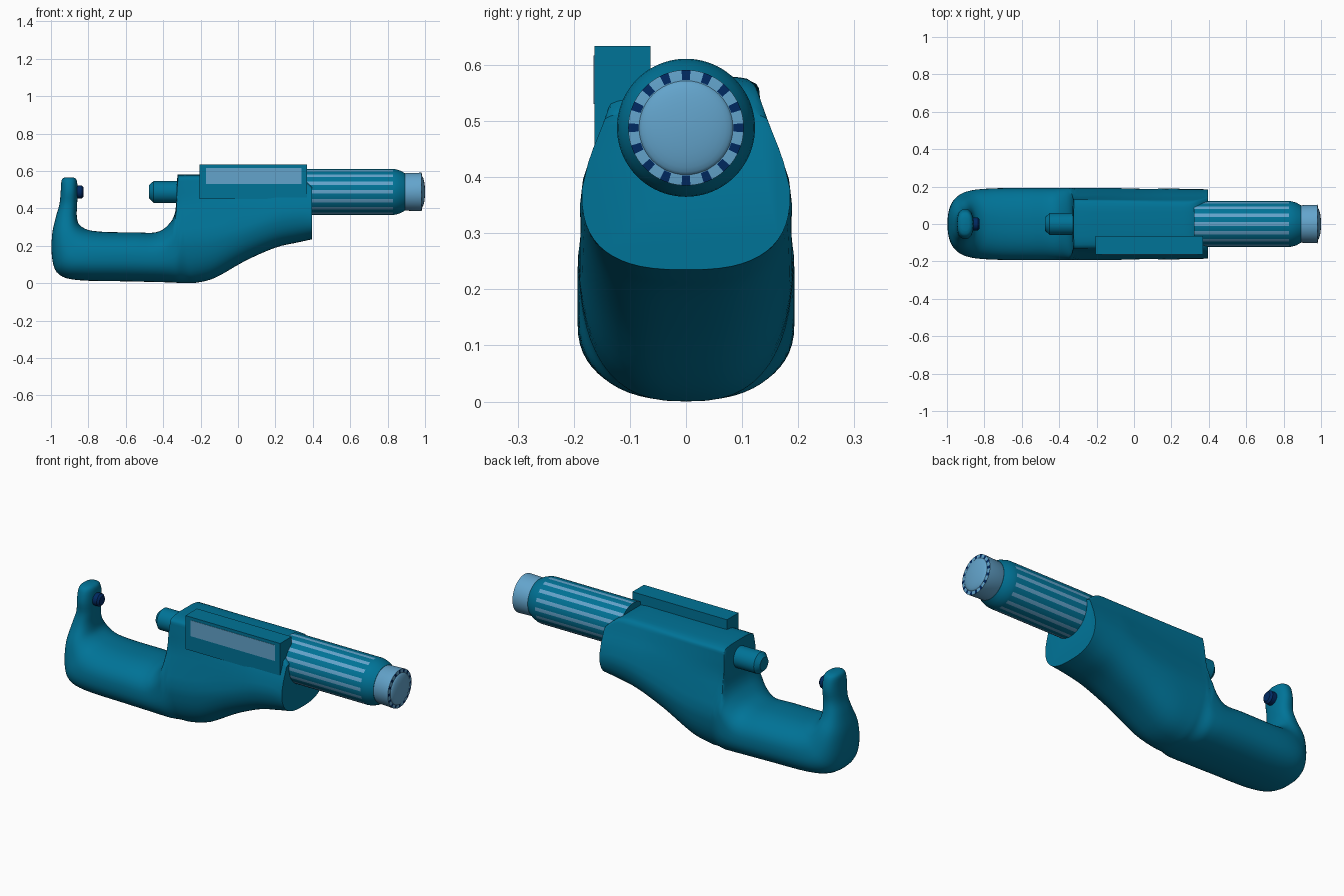
import bpy, bmesh, math
from mathutils import Vector

if "Cube" in bpy.data.objects:
    bpy.data.objects.remove(bpy.data.objects["Cube"])

AXIS_Z = 0.488


def material(name, rgb):
    m = bpy.data.materials.new(name)
    m.diffuse_color = (*rgb, 1)
    m.use_nodes = True
    m.node_tree.nodes["Principled BSDF"].inputs["Base Color"].default_value = m.diffuse_color
    return m


TEAL = material("teal", (0.0, 0.172, 0.31))
LIGHT = material("light blue", (0.125, 0.37, 0.6))
NAVY = material("navy", (0.0, 0.022, 0.12))


def finish(name, bm, mats, angle=35):
    bmesh.ops.recalc_face_normals(bm, faces=bm.faces)
    me = bpy.data.meshes.new(name)
    bm.to_mesh(me)
    bm.free()
    for m in mats:
        me.materials.append(m)
    ob = bpy.data.objects.new(name, me)
    bpy.context.collection.objects.link(ob)
    bpy.context.view_layer.objects.active = ob
    ob.select_set(True)
    bpy.ops.object.shade_smooth_by_angle(angle=math.radians(angle))
    ob.select_set(False)
    return ob


def loft(bm, rings, rule=lambda i, j: 0):
    """Skin closed rings of points and cap both ends."""
    vs = [[bm.verts.new(p) for p in r] for r in rings]
    n = len(vs[0])
    for i in range(len(vs) - 1):
        for j in range(n):
            k = (j + 1) % n
            f = bm.faces.new((vs[i][j], vs[i][k], vs[i + 1][k], vs[i + 1][j]))
            f.material_index = rule(i, j)
    bm.faces.new(vs[0])
    bm.faces.new(vs[-1])


def lathe_x(name, profile, mats, segs=80, rule=lambda i, j: 0):
    """Revolve (x, radius) points around the measuring axis."""
    bm = bmesh.new()
    off = -2 * math.pi / segs
    rings = [[(x, r * math.sin(off + 2 * math.pi * j / segs),
               AXIS_Z + r * math.cos(off + 2 * math.pi * j / segs))
              for j in range(segs)] for x, r in profile]
    loft(bm, rings, rule)
    return finish(name, bm, mats)


def box(name, lo, hi, mat):
    bm = bmesh.new()
    bmesh.ops.create_cube(bm, size=1)
    for v in bm.verts:
        v.co = [(lo[i] + hi[i]) / 2 + v.co[i] * (hi[i] - lo[i]) for i in range(3)]
    return finish(name, bm, [mat])


# Frame: cross-sections (inner x, z, outer x, z, half width, body 0..1)
SECTIONS = [
    (-.88, .566, -.925, .566, .035, 0),
    (-.862, .55, -.943, .55, .065, 0),
    (-.858, .49, -.948, .49, .080, 0),
    (-.860, .42, -.955, .42, .075, 0),
    (-.862, .36, -.975, .35, .092, 0),
    (-.850, .315, -.995, .25, .130, 0),
    (-.810, .288, -.992, .12, .160, 0),
    (-.760, .278, -.955, .045, .180, 0),
    (-.680, .273, -.85, .016, .190, 0),
    (-.550, .272, -.60, .010, .193, 0),
    (-.440, .272, -.43, .006, .193, 0),
    (-.375, .31, -.36, .004, .193, .5),
    (-.335, .385, -.32, .002, .193, 1),
    (-.325, .56, -.27, .001, .193, 1),
    (-.300, .58, -.22, .003, .193, 1),
    (-.130, .58, -.12, .03, .193, 1),
    (.040, .58, .04, .12, .192, 1),
    (.200, .58, .20, .19, .190, 1),
    (.320, .575, .32, .218, .188, 1),
    (.396, .52, .396, .235, .186, 1),
]
# Half-width limits by height: z, at the nose, at the thimble end
LIMIT = [(0, .2, .2), (.26, .193, .193), (.32, .172, .193), (.4, .148, .183),
         (.45, .14, .166), (.5, .136, .146), (.56, .13, .125), (.6, .1, .09)]


def width_limit(x, z):
    t = min(1, max(0, (x + .3) / .5))
    for (z0, a0, b0), (z1, a1, b1) in zip(LIMIT, LIMIT[1:]):
        if z <= z1:
            s = max(0, z - z0) / (z1 - z0)
            return (a0 + (a1 - a0) * s) * (1 - t) + (b0 + (b1 - b0) * s) * t
    return .09


def spline(a, b, c, d, t):
    return [.5 * (2 * q + (r - p) * t + (2 * p - 5 * q + 4 * r - s) * t * t
                  + (3 * q - p - 3 * r + s) * t ** 3) for p, q, r, s in zip(a, b, c, d)]


def section_ring(s, n=56):
    inner, outer = Vector((s[0], 0, s[1])), Vector((s[2], 0, s[3]))
    mid, half = (inner + outer) / 2, (inner - outer) / 2
    pts = []
    for k in range(n):
        a = 2 * math.pi * k / n
        c, q = math.cos(a), math.sin(a)
        e = .85 - (.35 * s[5] if c > 0 else .1 * s[5])
        p = mid + half * math.copysign(abs(c) ** e, c)
        w = s[4] * abs(q) ** e
        if s[5] > 0:
            w = min(w, width_limit(p.x, p.z))
        p.y = math.copysign(w, q)
        pts.append(p)
    return pts


rings = []
last = len(SECTIONS) - 1
for i in range(last):
    quad = [SECTIONS[min(max(i + d, 0), last)] for d in (-1, 0, 1, 2)]
    rings += [section_ring(spline(*quad, t / 4)) for t in range(4)]
rings.append(section_ring(SECTIONS[-1]))
bm = bmesh.new()
loft(bm, rings)
finish("frame", bm, [TEAL], 50)

# Measuring faces
lathe_x("anvil", [(-.88, .034), (-.835, .034), (-.825, .024)], [NAVY], 24)
lathe_x("spindle", [(-.475, .036), (-.452, .058), (-.28, .058)], [TEAL], 40)

# Thimble with sixteen light stripes
lathe_x("thimble", [(.32, .122), (.375, .123), (.83, .123), (.845, .121),
                    (.87, .113), (.892, .1)], [TEAL, LIGHT],
        rule=lambda i, j: 1 if i < 2 and j % 5 < 2 else 0)

# Ratchet knob with navy grip marks on its rim, then its domed end
lathe_x("ratchet_knob", [(.88, .094), (.895, .1), (.982, .103), (.984, .085)],
        [LIGHT, NAVY], rule=lambda i, j: 1 if i == 2 and j % 5 < 2 else 0)
lathe_x("ratchet_end", [(.97, .086), (.981, .085)] +
        [(.981 + .019 * math.sin(a * math.pi / 16), .085 * math.cos(a * math.pi / 16))
         for a in range(1, 8)] + [(1.0, .004)], [LIGHT], 48)

# Display housing and screen
box("display_housing", (-.205, -.163, .45), (.37, -.063, .634), TEAL)
box("display_screen", (-.172, -.1645, .53), (.34, -.16, .617), LIGHT)
